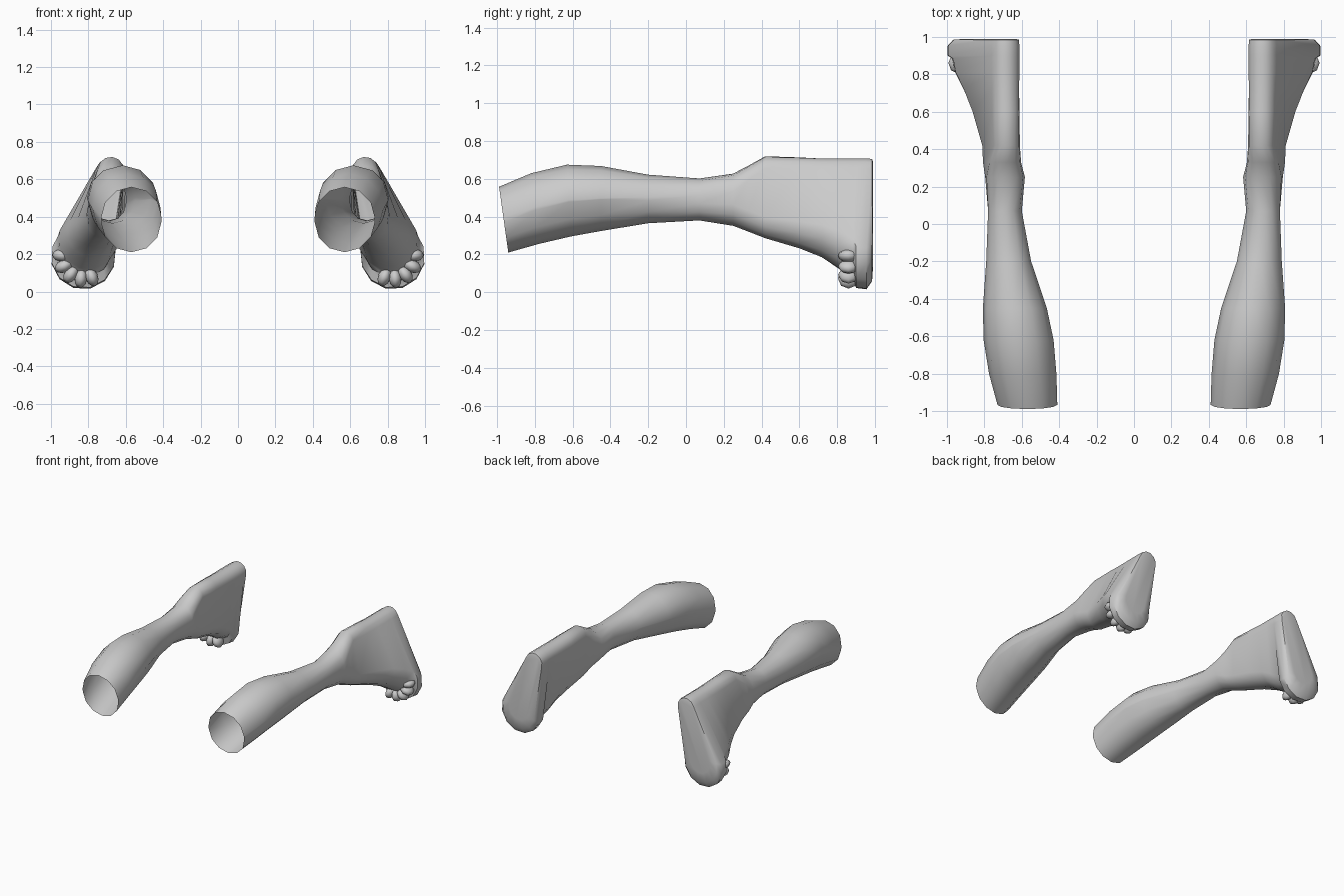
import bpy, bmesh
from math import cos, sin, pi, radians, atan2
from mathutils import Matrix, Vector

if "Cube" in bpy.data.objects:
    bpy.data.objects.remove(bpy.data.objects["Cube"])

# Each section: y, heel circle (x, z, r), toe circle (x, z, r), slant of the ring
SECTIONS = [
    (-0.965, (.57, .398, .16), (.57, .370, .16), -.14),
    (-0.80, (.595, .450, .18), (.595, .435, .18), -.10),
    (-0.62, (.617, .488, .187), (.617, .478, .183), -.05),
    (-0.45, (.637, .497, .171), (.637, .492, .168), 0),
    (-0.20, (.670, .502, .12), (.670, .485, .12), 0),
    (0.07, (.690, .512, .09), (.690, .470, .09), 0),
    (0.25, (.686, .525, .103), (.692, .455, .104), 0),
    (0.33, (.688, .585, .085), (.708, .420, .10), 0),
    (0.42, (.680, .650, .07), (.712, .385, .10), 0),
    (0.60, (.685, .640, .075), (.745, .350, .12), 0),
    (0.72, (.687, .635, .075), (.775, .320, .14), 0),
    (0.81, (.688, .633, .077), (.800, .280, .16), 0),
    (0.885, (.688, .633, .077), (.820, .235, .155), 0),
    (0.90, (.688, .633, .077), (.828, .190, .172), 0),
    (0.955, (.688, .633, .077), (.828, .183, .172), 0),
    (0.985, (.688, .633, .074), (.825, .200, .145), 0),
    (0.99, (.690, .630, .060), (.820, .220, .090), 0),
]
ARC = 7


def ring(y, heel, toe, slant):
    """Rounded capsule outline running from the heel circle to the toe circle."""
    a = atan2(toe[1] - heel[1], toe[0] - heel[0])
    mid = (heel[1] + toe[1]) / 2
    pts = []
    for (cx, cz, r), start in ((toe, a - pi / 2), (heel, a + pi / 2)):
        for i in range(ARC):
            t = start + pi * i / (ARC - 1)
            z = cz + r * sin(t)
            pts.append((cx + r * cos(t), y + slant * (z - mid), z))
    return pts


def finish(bm, name):
    bmesh.ops.recalc_face_normals(bm, faces=bm.faces)
    mesh = bpy.data.meshes.new(name)
    bm.to_mesh(mesh)
    bm.free()
    ob = bpy.data.objects.new(name, mesh)
    bpy.context.collection.objects.link(ob)
    bpy.ops.object.select_all(action='DESELECT')
    ob.select_set(True)
    bpy.context.view_layer.objects.active = ob
    bpy.ops.object.shade_smooth_by_angle(angle=radians(50))
    ob.modifiers.new("mirror", 'MIRROR').use_clip = False
    return ob


# Lower legs with feet: open at the knee, closed at the sole
bm = bmesh.new()
rings = [[bm.verts.new(p) for p in ring(*s)] for s in SECTIONS]
n = 2 * ARC
for a, b in zip(rings, rings[1:]):
    for i in range(n):
        j = (i + 1) % n
        bm.faces.new((a[i], a[j], b[j], b[i]))
bm.faces.new(rings[-1])
finish(bm, "lower_legs")

# Toes: small stretched knobs fanned around the front of the foot
bm = bmesh.new()
for k in range(5):
    t = radians(-112 + 29 * k)
    pos = Vector((.826 + .115 * cos(t), .86, .185 + .115 * sin(t)))
    m = (Matrix.Translation(pos) @ Matrix.Rotation(-t, 4, 'Y')
         @ Matrix.Diagonal((.052, .055, .034, 1)))
    bmesh.ops.create_uvsphere(bm, u_segments=8, v_segments=6, radius=1, matrix=m)
finish(bm, "toes")
